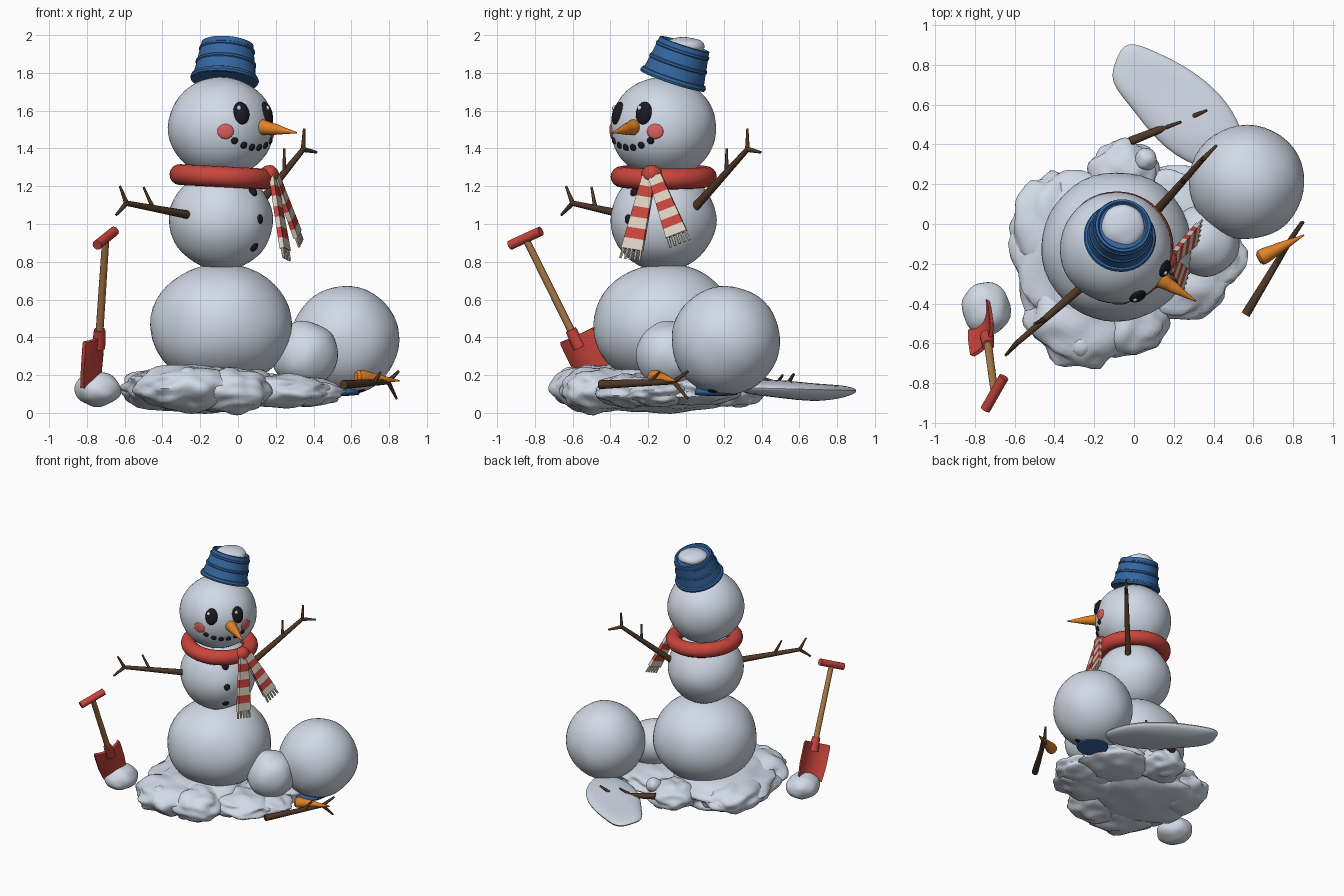
import bpy, bmesh, math
from mathutils import Vector, Matrix, noise

if "Cube" in bpy.data.objects:
    bpy.data.objects.remove(bpy.data.objects["Cube"])

def mat(name, c):
    m = bpy.data.materials.new(name)
    m.diffuse_color = (*c, 1)
    m.use_nodes = True
    m.node_tree.nodes["Principled BSDF"].inputs["Base Color"].default_value = m.diffuse_color
    return m

SNOW = mat("snow", (.64, .70, .79))
RED = mat("red", (.58, .06, .045))
BLUE = mat("blue", (.035, .135, .36))
ORANGE = mat("orange", (.74, .22, .02))
COAL = mat("coal", (.012, .009, .016))
BARK = mat("bark", (.08, .04, .02))
WOOD = mat("pale wood", (.42, .2, .065))
PINK = mat("blush pink", (.72, .12, .12))
CREAM = mat("cream", (.72, .64, .53))

def finish(bm, name, mats, angle=40):
    bmesh.ops.recalc_face_normals(bm, faces=bm.faces)
    me = bpy.data.meshes.new(name)
    bm.to_mesh(me)
    bm.free()
    for m in mats:
        me.materials.append(m)
    ob = bpy.data.objects.new(name, me)
    bpy.context.collection.objects.link(ob)
    bpy.ops.object.select_all(action='DESELECT')
    ob.select_set(True)
    bpy.context.view_layer.objects.active = ob
    bpy.ops.object.shade_smooth_by_angle(angle=math.radians(angle))
    return ob

def blob(name, loc, radii, m, amp=0.0, freq=1.5, facing=None, sub=4):
    """Ellipsoid with optional lumps; local y can face a direction."""
    bm = bmesh.new()
    bmesh.ops.create_icosphere(bm, subdivisions=sub, radius=1)
    off = Vector(loc) * 7
    for v in bm.verts:
        if amp:
            v.co *= 1 + amp * noise.noise(v.co * freq + off)
        v.co = Vector(a * b for a, b in zip(v.co, radii))
    rot = Vector(facing).to_track_quat('Y', 'Z').to_matrix().to_4x4() if facing else Matrix()
    bm.transform(Matrix.Translation(loc) @ rot)
    return finish(bm, name, [m], 60)

def rods(name, parts, m, n=10):
    """Tapered rods, each (start, end, radius1, radius2), in one object."""
    bm = bmesh.new()
    for a, b, r1, r2 in parts:
        a, b = Vector(a), Vector(b)
        q = (b - a).to_track_quat('Z', 'Y').to_matrix().to_4x4()
        bmesh.ops.create_cone(bm, cap_ends=True, segments=n, radius1=r1, radius2=r2, depth=(b - a).length,
                              matrix=Matrix.Translation((a + b) / 2) @ q)
    return finish(bm, name, [m])

def rings(name, loops, m, xf=Matrix(), angle=40):
    """Skin through equal-sized closed loops, capped at both ends."""
    bm = bmesh.new()
    vs = [[bm.verts.new(p) for p in loop] for loop in loops]
    n = len(vs[0])
    for a, b in zip(vs, vs[1:]):
        for i in range(n):
            bm.faces.new((a[i], a[(i + 1) % n], b[(i + 1) % n], b[i]))
    bm.faces.new(vs[0])
    bm.faces.new(vs[-1])
    bm.transform(xf)
    return finish(bm, name, [m], angle)

def lathe(name, prof, m, xf, n=40):
    return rings(name, [[(r * math.cos(2 * math.pi * i / n), r * math.sin(2 * math.pi * i / n), z)
                         for i in range(n)] for r, z in prof], m, xf)

# Snowman balls
HEAD = Vector((-.09, -.12, 1.51))
MID = Vector((-.09, -.12, 1.02))
blob("bottom_ball", (-.088, -.115, .465), (.378, .378, .33), SNOW, .03)
blob("middle_ball", MID, (.276, .28, .265), SNOW, .03)
blob("head_ball", HEAD, (.28, .28, .268), SNOW, .02)

def on_ball(c, r, az, z):
    """Point and outward direction on a ball at an azimuth and height."""
    h = math.sqrt(r * r - (z - c.z) ** 2)
    a = math.radians(az)
    p = Vector((c.x + h * math.cos(a), c.y + h * math.sin(a), z))
    return p, p - c

# Face
for i, az in enumerate((-66, -23)):
    p, d = on_ball(HEAD, .275, az, 1.587)
    blob(f"eye_{i}", p, (.045, .025, .062), COAL, facing=d, sub=3)
    p, d = on_ball(HEAD, .298, az - 4, 1.615)
    blob(f"eye_glint_{i}", p, (.012, .008, .014), SNOW, facing=d, sub=2)
for i, az in enumerate((-85, -9)):
    p, d = on_ball(HEAD, .276, az, 1.49)
    blob(f"cheek_{i}", p, (.044, .01, .04), PINK, facing=d, sub=3)
for i in range(6):
    t = i / 2.5 - 1
    p, d = on_ball(HEAD, .275, -44.5 + 30 * t, 1.405 + .037 * t * t)
    blob(f"mouth_coal_{i}", p, (.02, .016, .02), COAL, facing=d, sub=2)
for i, z in enumerate((1.17, 1.025, .88)):
    p, d = on_ball(MID, .272, -42, z)
    blob(f"button_{i}", p, (.025, .018, .027), COAL, facing=d, sub=3)

def carrot(name, base, tip, r):
    d = Vector(tip) - Vector(base)
    L = d.length
    prof = [(r * .6, -.012), (r * .95, 0), (r, .1 * L), (r * .8, .3 * L), (r * .72, .36 * L), (r * .74, .4 * L),
            (r * .45, .65 * L), (r * .2, .88 * L), (.003, L)]
    lathe(name, prof, ORANGE, Matrix.Translation(base) @ d.to_track_quat('Z', 'Y').to_matrix().to_4x4(), 20)
carrot("carrot_nose", (.11, -.265, 1.515), (.312, -.388, 1.483), .042)
carrot("fallen_carrot", (.635, -.17, .19), (.855, -.055, .17), .04)

# Bucket hat, tilted, with raised bands and snow on top
axis = Vector((.017, .066, .2))
tilt = Matrix.Translation((-.072, -.072, 1.755)) @ Vector(axis).to_track_quat('Z', 'Y').to_matrix().to_4x4()
lathe("bucket_hat", [(.12, .01), (.165, 0), (.178, .002), (.182, .014), (.176, .028), (.166, .032),
                     (.156, .09), (.161, .095), (.16, .105), (.153, .11), (.144, .165), (.149, .17), (.147, .18),
                     (.141, .183), (.138, .208), (.126, .21), (.118, .195), (.02, .195)], BLUE, tilt)
blob("bucket_snow", tilt @ Vector((0, 0, .195)), (.11, .11, .05), SNOW, .06)

# Scarf ring, knot and striped tails
bpy.ops.mesh.primitive_torus_add(major_radius=.226, minor_radius=.055, major_segments=56, minor_segments=16,
                                 location=(-.082, -.118, 1.25), rotation=(0, math.radians(3), 0))
ring = bpy.context.object
ring.name = "scarf_ring"
ring.data.materials.append(RED)
bpy.ops.object.shade_smooth()
blob("scarf_knot", (.165, -.18, 1.262), (.05, .055, .05), RED, .05)

def tail(name, a, b, w, stripes=7):
    a, b, w = Vector(a), Vector(b), Vector(w).normalized()
    d = (b - a).normalized()
    nrm = w.cross(d).normalized()
    bm = bmesh.new()
    loops = []
    for i in range(stripes + 1):
        t = i / stripes
        c, h = a.lerp(b, t), .035 + .024 * t
        loops.append([bm.verts.new(c + w * sx * h + nrm * sn * .013)
                      for sx, sn in ((-1, -1), (1, -1), (1, 1), (-1, 1))])
    for i in range(stripes):
        for k in range(4):
            f = bm.faces.new((loops[i][k], loops[i][(k + 1) % 4], loops[i + 1][(k + 1) % 4], loops[i + 1][k]))
            f.material_index = (i + 1) % 2
    bm.faces.new(loops[0])
    bm.faces.new(loops[-1]).material_index = 1
    finish(bm, name, [RED, CREAM])
    rods(name + "_fringe", [(b + w * .024 * k - d * .01, b + w * .027 * k + d * .055, .009, .007)
                            for k in (-2, -1, 0, 1, 2)], CREAM, 6)
tail("scarf_tail_long", (.185, -.195, 1.255), (.25, -.285, .865), (.3, .93, -.15))
tail("scarf_tail_short", (.2, -.165, 1.255), (.315, -.05, .945), (.15, .9, .35))

# Twig arms: main branch, two-way fork and side twig
def arm(name, root, elbow, tip1, tip2, twig_a, twig_b):
    rods(name, [(root, elbow, .024, .014), (elbow, tip1, .014, .007), (elbow, tip2, .013, .006),
                (twig_a, twig_b, .012, .006)], BARK)
arm("left_arm", (-.22, -.28, 1.04), (-.59, -.6, 1.11), (-.645, -.66, 1.048), (-.625, -.635, 1.2),
    (-.45, -.48, 1.085), (-.5, -.5, 1.195))
arm("right_arm", (.09, .04, 1.08), (.345, .325, 1.395), (.415, .395, 1.38), (.35, .325, 1.505),
    (.245, .215, 1.27), (.245, .215, 1.4))
arm("fallen_arm_front", (.56, -.455, .15), (.795, -.065, .165), (.85, .01, .22), (.84, .01, .075),
    (.72, -.2, .16), (.755, -.14, .215))
arm("fallen_arm_back", (-.02, .415, .165), (.27, .53, .14), (.365, .57, .205), (.36, .56, .1),
    (.14, .478, .15), (.235, .512, .2))

# Fallen balls of a second snowman
blob("fallen_big_ball", (.567, .21, .383), (.288, .288, .288), SNOW, .025)
blob("fallen_small_ball", (.355, -.085, .31), (.178, .178, .178), SNOW, .05)
lathe("crushed_bucket", [(.05, -.015), (.11, -.01), (.115, 0), (.1, .045), (.03, .05)], BLUE,
      Matrix.Translation((.53, .16, .105)))
blob("fallen_eye", (.63, .15, .125), (.045, .04, .02), COAL, sub=3)

# Ground snow: overlapping lumpy mounds
mounds = [((-.2, -.17, .13), (.42, .43, .13)), ((-.26, -.46, .13), (.27, .26, .125)),
          ((-.4, -.02, .125), (.22, .27, .11)), ((-.03, -.47, .12), (.2, .2, .12)),
          ((.2, -.28, .115), (.29, .2, .09)), ((.34, -.17, .11), (.22, .19, .075)),
          ((-.05, .25, .13), (.18, .17, .1)), ((.22, .05, .12), (.28, .24, .08))]
for i, (c, r) in enumerate(mounds):
    blob(f"snow_mound_{i}", c, r, SNOW, .2, 2.3)
for i, (c, r) in enumerate([((-.265, -.61, .185), .062), ((.047, -.56, .155), .052), ((.06, .325, .2), .057)]):
    blob(f"snow_lump_{i}", c, (r, r, r * .95), SNOW, .1, sub=3)
blob("shovel_snow", (-.742, -.425, .125), (.12, .135, .092), SNOW, .08)

# Flat snow sheet at the back
outline = [(-.06, .95), (.1, .885), (.29, .79), (.45, .66), (.57, .48), (.6, .22), (.3, .26), (.1, .41),
           (-.02, .58), (-.15, .725), (-.11, .84)]
cx, cy = .23, .57
sheet = rings("snow_sheet", [[(cx + (x - cx) * s, cy + (y - cy) * s, z - .04 * (y - cy) * (2 - s) * .6)
              for x, y in outline] for s, z in ((.3, .168), (.78, .158), (1.02, .128), (.8, .09), (.3, .07))],
              SNOW, angle=60)
sub = sheet.modifiers.new("soften", 'SUBSURF')
sub.levels = sub.render_levels = 2

# Shovel: local z runs up the handle, local x across the blade
low, high = Vector((-.735, -.59, .40)), Vector((-.7, -.85, .925))
H = (high - low).normalized()
W = Vector((.46, .81, .36))
W = (W - H * W.dot(H)).normalized()
N = H.cross(W)
frame = Matrix((W, N, H)).transposed().to_4x4()
frame.translation = low
at = lambda x, y, z: frame @ Vector((x, y, z))
rods("shovel_handle", [(at(0, 0, -.05), high, .021, .019)], WOOD, 14)
rods("shovel_grip", [(high - W * .1, high + W * .1, .026, .026)], RED, 14)
rods("shovel_socket", [(at(0, 0, -.06), at(0, 0, .045), .036, .03)], RED, 14)
xs = [-.108 + .216 * i / 8 for i in range(9)]
def blade_loop(z, k):
    return [at(x * k, 3.0 * x * x - .012, z) for x in xs] + [at(x * k, 3.0 * x * x + .008, z) for x in reversed(xs)]
rings("shovel_blade", [blade_loop(z, k) for z, k in ((.005, .95), (-.01, 1), (-.16, 1), (-.27, .9))], RED)
